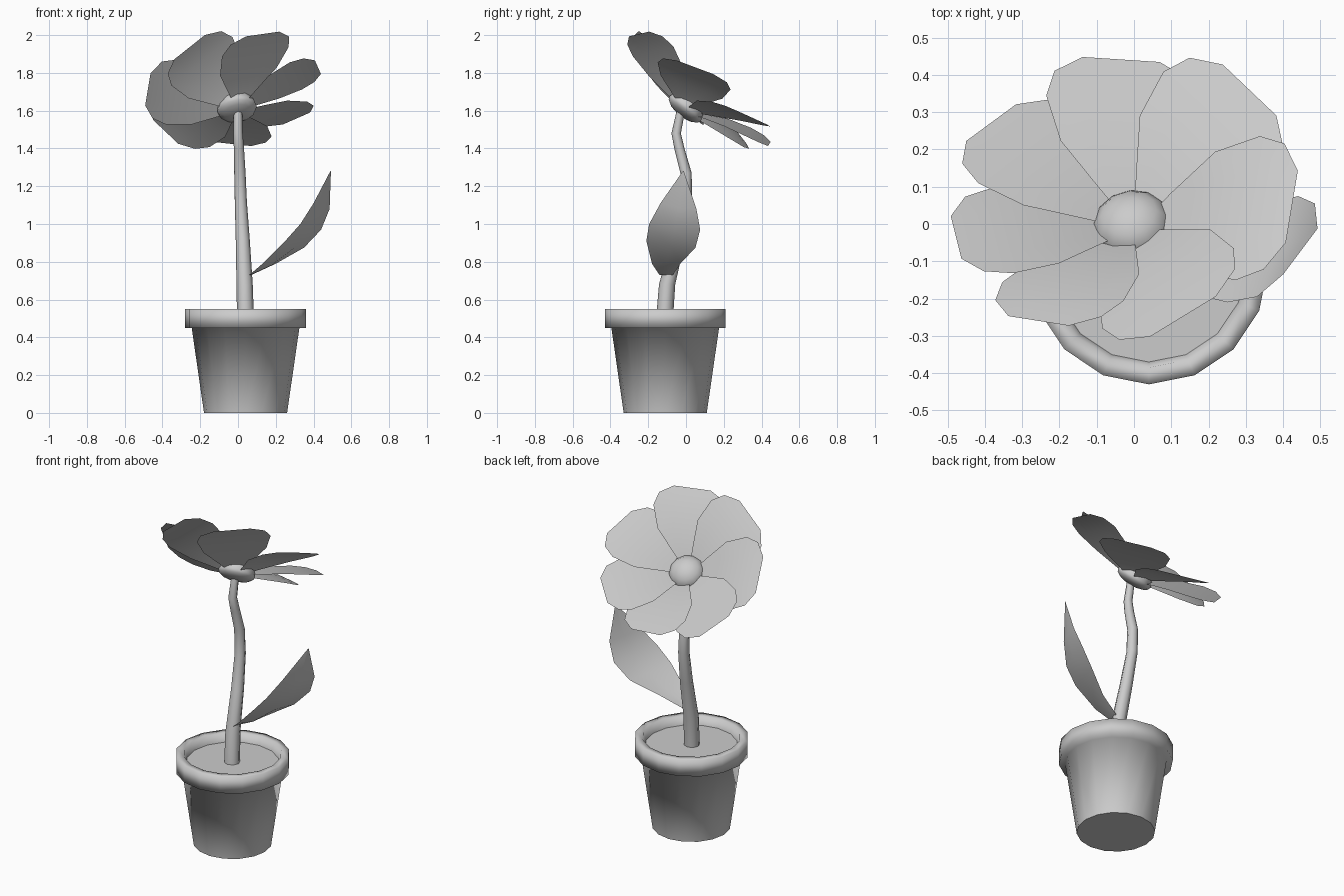
import bpy, bmesh, math
from mathutils import Matrix, Vector

cube = bpy.data.objects.get("Cube")
if cube:
    bpy.data.objects.remove(cube, do_unlink=True)

grey = bpy.data.materials.new("plain_grey")
grey.use_nodes = True
grey.diffuse_color = (0.6, 0.6, 0.6, 1)
grey.node_tree.nodes["Principled BSDF"].inputs["Base Color"].default_value = (0.6, 0.6, 0.6, 1)


def finish(name, bm, matrix=Matrix(), angle=60):
    mesh = bpy.data.meshes.new(name)
    bm.to_mesh(mesh)
    bm.free()
    mesh.materials.append(grey)
    obj = bpy.data.objects.new(name, mesh)
    obj.matrix_world = matrix
    bpy.context.collection.objects.link(obj)
    bpy.ops.object.select_all(action='DESELECT')
    obj.select_set(True)
    bpy.context.view_layer.objects.active = obj
    bpy.ops.object.shade_smooth_by_angle(angle=math.radians(angle))


def skin(bm, rows, closed=False):
    """Join rows of points with quads."""
    grid = [[bm.verts.new(p) for p in row] for row in rows]
    for a, b in zip(grid, grid[1:]):
        n = len(a)
        for i in range(n if closed else n - 1):
            j = (i + 1) % n
            bm.faces.new((a[i], a[j], b[j], b[i]))
    return grid


def ring(centre, radius, sides):
    c = Vector(centre)
    turns = [math.tau * i / sides for i in range(sides)]
    return [c + Vector((math.cos(t), math.sin(t), 0)) * radius for t in turns]


# Pot with its rim, smooth all over
pot_place = Matrix.Translation((0.04, -0.11, 0))
bm = bmesh.new()
profile = [(0.22, 0), (0.285, 0.45), (0.32, 0.45), (0.32, 0.55), (0.275, 0.55), (0.26, 0.5)]
skin(bm, [ring((0, 0, z), r, 16) for r, z in profile], True)
finish("pot", bm, pot_place, 180)

# Pot base and soil discs
for name, radius, height, flip in (("pot_base", 0.22, 0, True), ("soil", 0.26, 0.5, False)):
    bm = bmesh.new()
    disc = bm.faces.new([bm.verts.new(p) for p in ring((0, 0, height), radius, 16)])
    if flip:
        disc.normal_flip()
    finish(name, bm, pot_place)

# Stem: tapered tube along a bent path
path = [(0.04, -0.115, 0.48, 0.045), (0.035, -0.10, 0.68, 0.043),
        (0.025, -0.04, 0.92, 0.037), (0.015, 0, 1.12, 0.032),
        (0.01, 0, 1.27, 0.03), (0.005, -0.035, 1.4, 0.027),
        (0, -0.052, 1.48, 0.025), (0, -0.025, 1.61, 0.022)]
bm = bmesh.new()
grid = skin(bm, [ring(p[:3], p[3], 8) for p in path], True)
bm.faces.new(grid[0][::-1])
bm.faces.new(grid[-1])
finish("stem", bm)

# Leaf: pairs of edge points with a slightly sagging midrib
edges = [((0.06, -0.14, 0.73), (0.07, -0.07, 0.73)),
         ((0.13, -0.18, 0.79), (0.2, -0.03, 0.79)),
         ((0.25, -0.21, 0.91), (0.35, 0.05, 0.875)),
         ((0.33, -0.195, 1.0), (0.44, 0.075, 0.97)),
         ((0.4, -0.135, 1.11), (0.485, 0.055, 1.08)),
         ((0.488, -0.018, 1.278), (0.492, -0.012, 1.28))]
rows = []
for i, (high, low) in enumerate(edges):
    sag = 0.01 if 0 < i < 5 else 0
    mid = (Vector(high) + Vector(low)) / 2 + Vector((sag, 0, -sag))
    rows.append([low, mid, high])
bm = bmesh.new()
skin(bm, rows)
finish("leaf", bm)

# Flower head tilted towards the back and slightly sideways
head = (Matrix.Translation((-0.005, -0.005, 1.61))
        @ Matrix.Rotation(math.radians(-38.5), 4, 'X')
        @ Matrix.Rotation(math.radians(-9), 4, 'Y'))

# Centre: domed above, flatter below
bm = bmesh.new()
bmesh.ops.create_uvsphere(bm, u_segments=12, v_segments=8, radius=0.106)
for v in bm.verts:
    v.co.z *= 0.75 if v.co.z > 0 else 0.4
finish("flower_centre", bm, head)

# Petals: distance out, half width, lift; each one overlaps the next
outline = [(0.04, 0.03, 0), (0.1, 0.08, 0.03), (0.215, 0.17, 0.08),
           (0.34, 0.2, 0.115), (0.415, 0.175, 0.13), (0.465, 0.1, 0.135)]
for number, heading in enumerate((91, 141, 191, 240, 290, 348, 403), 1):
    bm = bmesh.new()
    rows = []
    for out, half, lift in outline:
        sides = [half * s for s in (1, 0.5, 0, -0.5, -1)]
        rows.append([(out, t, lift + 0.29 * t) for t in sides])
    skin(bm, rows)
    turn = Matrix.Rotation(math.radians(heading), 4, 'Z')
    finish(f"petal_{number}", bm, head @ turn)
